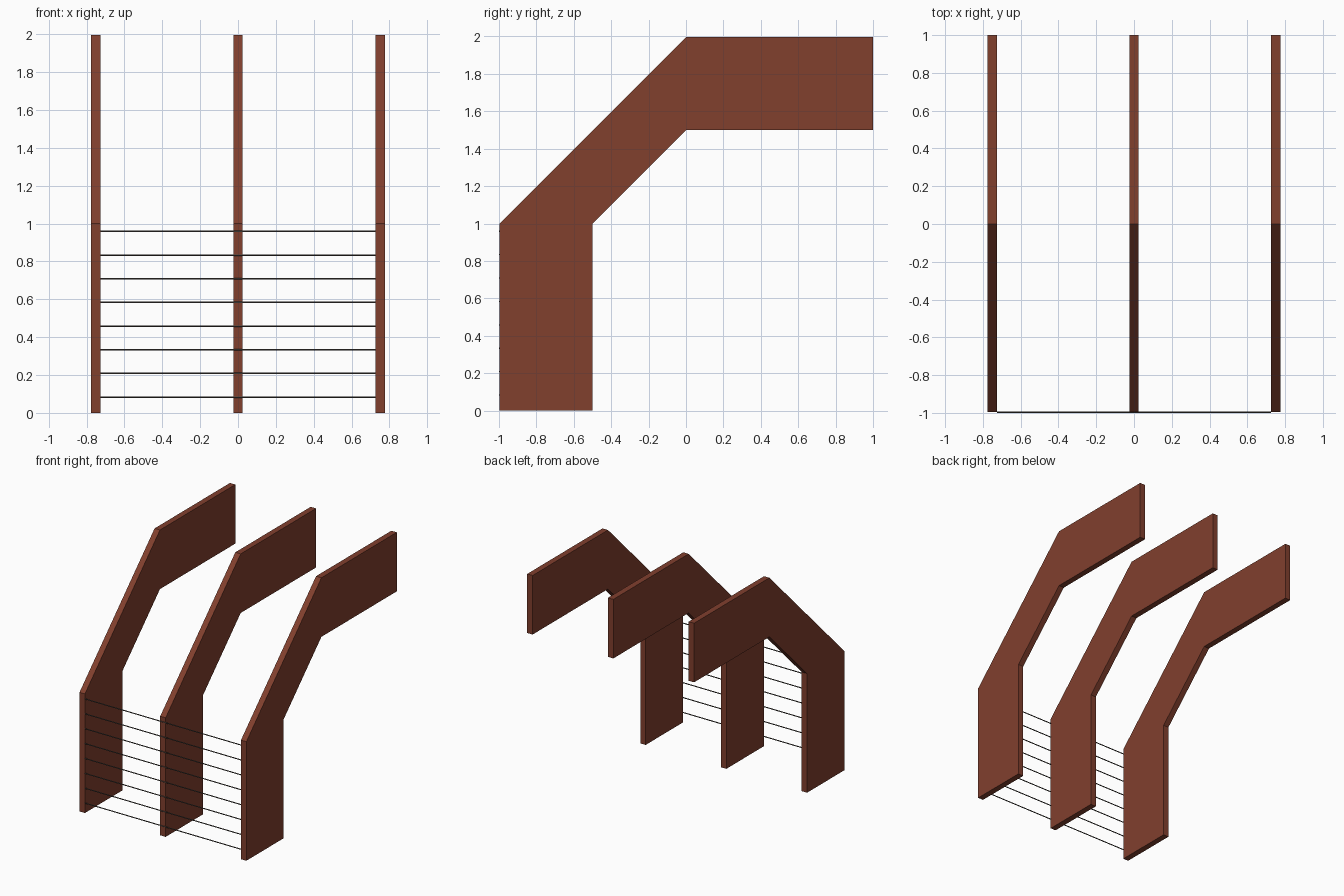
import bpy, bmesh, math

if "Cube" in bpy.data.objects:
    bpy.data.objects.remove(bpy.data.objects["Cube"])


def material(name, color):
    m = bpy.data.materials.new(name)
    m.diffuse_color = color
    m.use_nodes = True
    m.node_tree.nodes["Principled BSDF"].inputs["Base Color"].default_value = m.diffuse_color
    return m


def add_object(name, bm, mat):
    bmesh.ops.recalc_face_normals(bm, faces=bm.faces)
    mesh = bpy.data.meshes.new(name)
    bm.to_mesh(mesh)
    bm.free()
    mesh.materials.append(mat)
    ob = bpy.data.objects.new(name, mesh)
    bpy.context.collection.objects.link(ob)
    return ob


rust = material("rust_brown", (0.22, 0.05, 0.027, 1))
steel = material("dark_steel", (0.08, 0.07, 0.06, 1))

FRONT, TOP = -0.996, 1.996
# Bent frame outline in (y, z)
OUTLINE = [(FRONT, 0), (-0.5, 0), (-0.5, 1), (0, 1.5), (1, 1.5),
           (1, TOP), (0, TOP), (FRONT, 1)]


def frame(name, x, thickness):
    bm = bmesh.new()
    verts = [bm.verts.new((x - thickness / 2, y, z)) for y, z in OUTLINE]
    face = bm.faces.new(verts)
    ext = bmesh.ops.extrude_face_region(bm, geom=[face])["geom"]
    moved = [g for g in ext if isinstance(g, bmesh.types.BMVert)]
    bmesh.ops.translate(bm, verts=moved, vec=(thickness, 0, 0))
    add_object(name, bm, rust)


# Three plate frames
frame("left_frame", -0.75, 0.05)
frame("middle_frame", 0, 0.05)
frame("right_frame", 0.75, 0.05)

# Thin horizontal cables strung along the front edges
for i in range(8):
    bpy.ops.mesh.primitive_cylinder_add(
        vertices=12, radius=0.004, depth=1.45,
        location=(0, FRONT, 0.0835 + 0.125 * i), rotation=(0, math.pi / 2, 0))
    cable = bpy.context.object
    cable.name = f"cable_{i + 1}"
    cable.data.materials.append(steel)
    bpy.ops.object.shade_smooth_by_angle()
